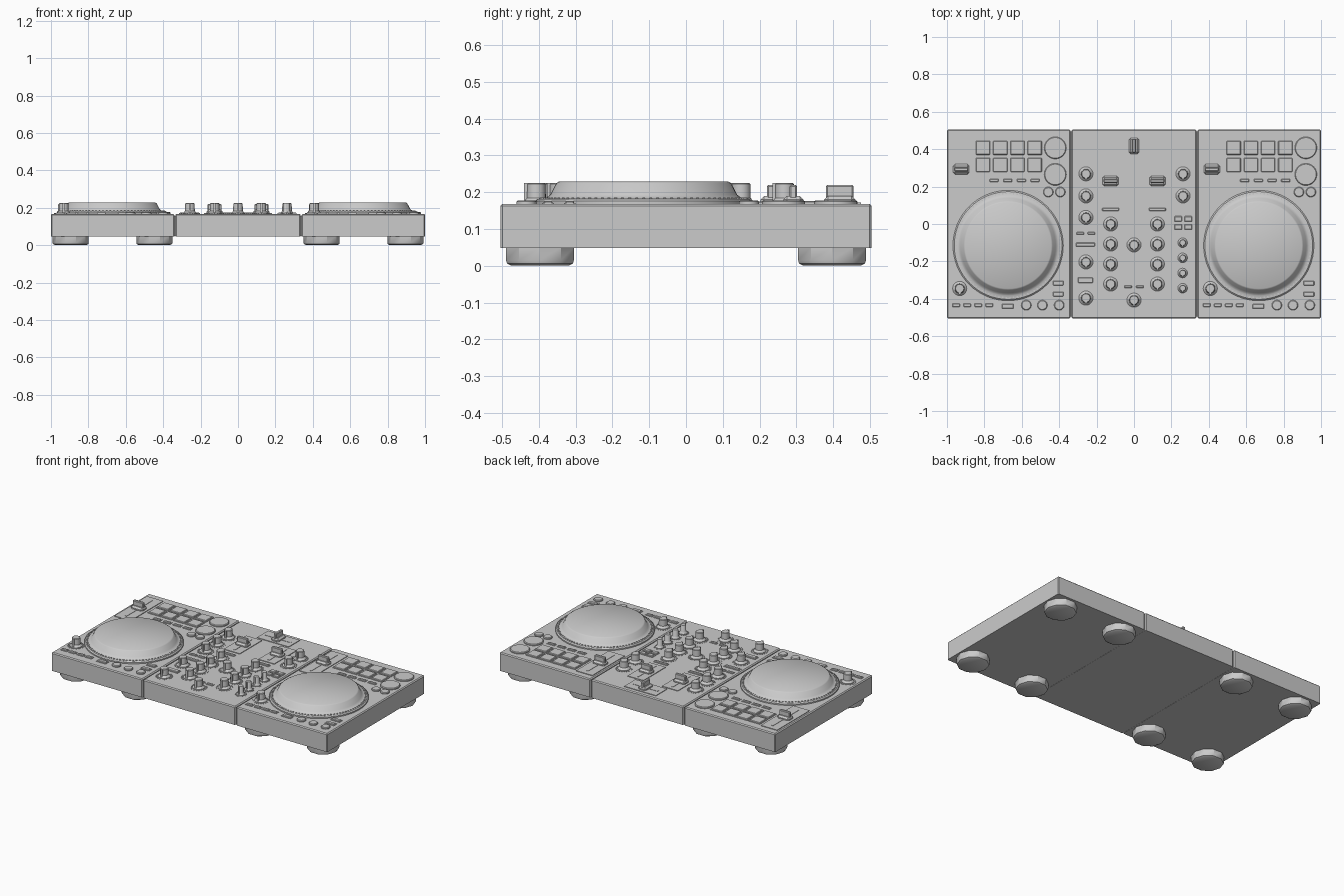
import bpy, bmesh, math
from mathutils import Matrix, Vector

if "Cube" in bpy.data.objects:
    bpy.data.objects.remove(bpy.data.objects["Cube"], do_unlink=True)

grey = bpy.data.materials.new("plain grey")
grey.use_nodes = True
grey.diffuse_color = (0.6, 0.6, 0.6, 1)
grey.node_tree.nodes["Principled BSDF"].inputs["Base Color"].default_value = (0.6, 0.6, 0.6, 1)

TOP = 0.168
DECK_X = 0.67


def finish(name, bm, smooth=False):
    mesh = bpy.data.meshes.new(name)
    bmesh.ops.recalc_face_normals(bm, faces=bm.faces)
    bm.to_mesh(mesh)
    bm.free()
    mesh.materials.append(grey)
    ob = bpy.data.objects.new(name, mesh)
    bpy.context.collection.objects.link(ob)
    if smooth:
        bpy.ops.object.select_all(action='DESELECT')
        ob.select_set(True)
        bpy.context.view_layer.objects.active = ob
        bpy.ops.object.shade_smooth_by_angle(angle=math.radians(35))
    return ob


def add_box(bm, x, y, w, d, z0, z1, bevel=0.0):
    mat = Matrix.Translation((x, y, (z0 + z1) / 2)) @ Matrix.Diagonal((w, d, z1 - z0, 1))
    verts = bmesh.ops.create_cube(bm, size=1, matrix=mat)["verts"]
    if bevel:
        edges = {e for v in verts for e in v.link_edges
                 if sum(u.co.z for u in e.verts) > z0 + z1}
        bmesh.ops.bevel(bm, geom=list(edges), offset=bevel, segments=1, affect='EDGES')


def add_lathe(bm, x, y, profile, sides):
    """Stack of circular rings closed at both ends."""
    rings = []
    for r, z in profile:
        rings.append([bm.verts.new((x + r * math.cos(a), y + r * math.sin(a), z))
                      for a in (math.tau * i / sides for i in range(sides))])
    for low, high in zip(rings, rings[1:]):
        for i in range(sides):
            j = (i + 1) % sides
            bm.faces.new((low[i], low[j], high[j], high[i]))
    bm.faces.new(rings[0][::-1])
    bm.faces.new(rings[-1])


def boxes(name, items, w, d, height=0.008, bevel=0.003):
    bm = bmesh.new()
    for x, y in items:
        # thin surround with a raised key inside it
        add_box(bm, x, y, w, d, TOP - 0.002, TOP + 0.003)
        add_box(bm, x, y, w - 0.008, d - 0.008, TOP - 0.002, TOP + height, bevel)
    return finish(name, bm)


def round_buttons(name, items, r):
    bm = bmesh.new()
    profile = [(r, TOP - 0.002), (r, TOP + 0.006), (r - 0.004, TOP + 0.01)]
    for x, y in items:
        add_lathe(bm, x, y, profile, 32)
    return finish(name, bm, True)


def knobs(name, items, s=1.0):
    bm = bmesh.new()
    profile = [(0.038, -0.002), (0.038, 0.004), (0.031, 0.01), (0.026, 0.016),
               (0.025, 0.054), (0.022, 0.057)]
    for x, y in items:
        add_lathe(bm, x, y, [(r * s, TOP + z) for r, z in profile], 20)
        # pointer on the grip
        add_box(bm, x, y - 0.018 * s, 0.012 * s, 0.03 * s, TOP, TOP + 0.057)
        # ring of tick marks
        for i in range(20):
            a = math.tau * i / 20
            add_box(bm, x + 0.047 * s * math.cos(a), y + 0.047 * s * math.sin(a),
                    0.006 * s, 0.006 * s, TOP - 0.001, TOP + 0.002)
    return finish(name, bm, True)


def fader(name, x, y, w, d, sideways=False):
    bm = bmesh.new()
    add_box(bm, x, y, w, d, TOP - 0.002, TOP + 0.004)
    # slot, flared foot and upright grip of the cap
    across, along = Vector((0.085, 0.055)), Vector((0.012, d * 0.8))
    grip = Vector((0.075, 0.02))
    if sideways:
        across, along, grip = across.yx, Vector((w * 0.8, 0.012)), grip.yx
    add_box(bm, x, y, along.x, along.y, TOP, TOP + 0.006)
    add_box(bm, x, y, across.x, across.y, TOP, TOP + 0.022, 0.01)
    add_box(bm, x, y, grip.x, grip.y, TOP + 0.01, TOP + 0.052, 0.004)
    return finish(name, bm)


# Three body sections with narrow seams, over a shared core
for name, x, w in (("right_deck_body", -DECK_X, 0.66), ("mixer_body", 0, 0.668),
                   ("left_deck_body", DECK_X, 0.66)):
    bm = bmesh.new()
    add_box(bm, x, 0, w, 1.01, 0.048, TOP, 0.006)
    finish(name, bm)
bm = bmesh.new()
add_box(bm, 0, 0, 1.9, 0.99, 0.049, TOP - 0.012)
finish("body_core", bm)

# Feet
bm = bmesh.new()
for x in (-0.895, -0.447, 0.447, 0.895):
    for y in (-0.397, 0.397):
        add_lathe(bm, x, y, [(0.082, 0), (0.094, 0.006), (0.097, 0.015), (0.097, 0.05)], 10)
finish("feet", bm, True)

# Two identical decks
for side, cx in (("right", -DECK_X), ("left", DECK_X)):
    def at(points):
        return [(cx + x, y) for x, y in points]

    bm = bmesh.new()
    px, py = cx - 0.003, -0.115
    add_lathe(bm, px, py, [(0.295, TOP - 0.002), (0.295, 0.176), (0.288, 0.182), (0.268, 0.183),
                           (0.262, 0.187), (0.254, 0.193), (0.238, 0.224), (0.23, 0.229)], 64)
    finish(side + "_jog_wheel", bm, True)
    bm = bmesh.new()
    for i in range(90):
        a = math.tau * i / 90
        add_box(bm, px + 0.278 * math.cos(a), py + 0.278 * math.sin(a), 0.007, 0.007, 0.18, 0.186)
    finish(side + "_jog_wheel_dots", bm)

    fader(side + "_pitch_fader", cx - 0.254, 0.292, 0.118, 0.337)
    boxes(side + "_pads", at((-0.137 + 0.092 * i, y) for i in range(4) for y in (0.407, 0.316)),
          0.084, 0.082)
    boxes(side + "_mode_buttons", at((-0.078 + 0.073 * i, 0.233) for i in range(4)), 0.056, 0.024)
    boxes(side + "_loop_buttons", at((-0.281 + 0.059 * i, -0.434) for i in range(4)), 0.048, 0.027)
    boxes(side + "_shift_button", at([(-0.005, -0.44)]), 0.07, 0.034)
    boxes(side + "_sync_buttons", at([(0.265, -0.316), (0.265, -0.375)]), 0.066, 0.032)
    round_buttons(side + "_play_buttons", at([(0.249, 0.407), (0.249, 0.265)]), 0.059)
    round_buttons(side + "_small_buttons", at([(0.212, 0.171), (0.276, 0.171), (0.094, -0.434),
                                               (0.18, -0.434), (0.27, -0.434)]), 0.027)
    knobs(side + "_deck_knob", at([(-0.262, -0.345)]))

# Mixer faders
fader("crossfader", 0, 0.418, 0.23, 0.115, True)
for side, x in (("right", -0.125), ("left", 0.125)):
    fader(side + "_channel_fader", x, 0.23, 0.115, 0.23)

# Mixer knobs
knobs("equaliser_knobs", [(x, -0.107 * i) for x in (-0.125, 0.125) for i in range(4)])
knobs("centre_knobs", [(0, -0.112), (0, -0.407)])
knobs("outer_knobs", [(-0.257, y) for y in (0.268, 0.15, 0.035, -0.203, -0.396)]
      + [(0.262, 0.268), (0.262, 0.15)])
knobs("small_knobs", [(0.26, -0.1 - 0.081 * i) for i in range(4)], 0.68)

# Mixer buttons
boxes("cue_buttons", [(-0.125, 0.078), (0.125, 0.078)], 0.098, 0.024)
boxes("effect_buttons", [(-0.287, -0.05), (-0.228, -0.05), (-0.032, -0.335), (0.032, -0.335)],
      0.048, 0.022)
boxes("display_strip", [(-0.26, -0.11)], 0.11, 0.028)
boxes("browse_button", [(-0.26, -0.3)], 0.088, 0.038)
boxes("sampler_pads", [(x, y) for x in (0.236, 0.29) for y in (0.027, -0.016)], 0.048, 0.037)
